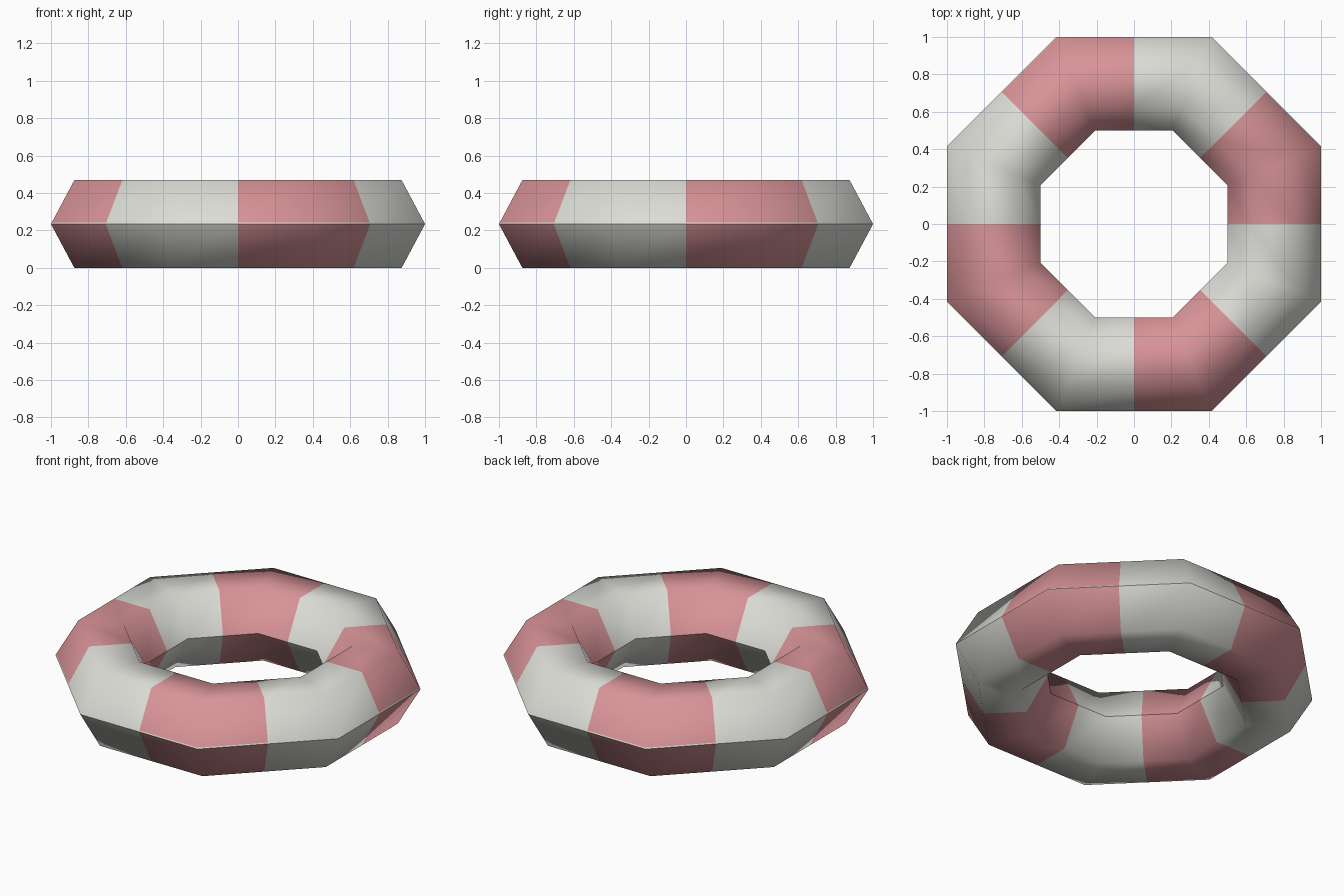
import bpy, bmesh, math

if "Cube" in bpy.data.objects:
    bpy.data.objects.remove(bpy.data.objects["Cube"])

def material(name, rgb):
    m = bpy.data.materials.new(name)
    m.diffuse_color = (*rgb, 1)
    m.use_nodes = True
    m.node_tree.nodes["Principled BSDF"].inputs["Base Color"].default_value = m.diffuse_color
    return m

H = 0.2343            # half height of the tube
STRIP = 0.03          # seam strip as a fraction of the upper outer slope

# Hexagonal tube section (apothem, z), starting at the outer rim, with a thin seam strip above it
profile = [(1.0, H), (1.0 - 0.125 * STRIP, H + H * STRIP), (0.875, 2 * H),
           (0.625, 2 * H), (0.5, H), (0.625, 0), (0.875, 0)]
RIMS = (0, 4)         # creased outer and inner rims
N = 16                # eight corners plus the side midpoints where colours change

bm = bmesh.new()
rings = []
for k in range(N):
    a = math.radians(22.5 * k)
    s = 1 / math.cos(math.radians(22.5)) if k % 2 else 1
    rings.append([bm.verts.new((r * s * math.cos(a), r * s * math.sin(a), z)) for r, z in profile])

# Skin the ring, alternating colour every eighth of a turn
for k in range(N):
    p, q = rings[k], rings[(k + 1) % N]
    for i in range(len(profile)):
        j = (i + 1) % len(profile)
        f = bm.faces.new((p[i], q[i], q[j], p[j]))
        f.smooth = True
        f.material_index = 1 if (k // 2) % 2 == 0 and i != 0 else 0

# Crease the two rims between upper and lower halves
for k in range(N):
    for i in RIMS:
        bm.edges.get((rings[k][i], rings[(k + 1) % N][i])).smooth = False

mesh = bpy.data.meshes.new("swim_ring")
bm.to_mesh(mesh)
bm.free()
mesh.materials.append(material("off white", (0.72, 0.72, 0.68)))
mesh.materials.append(material("soft red", (0.68, 0.29, 0.31)))
ring = bpy.data.objects.new("swim_ring", mesh)
bpy.context.collection.objects.link(ring)
